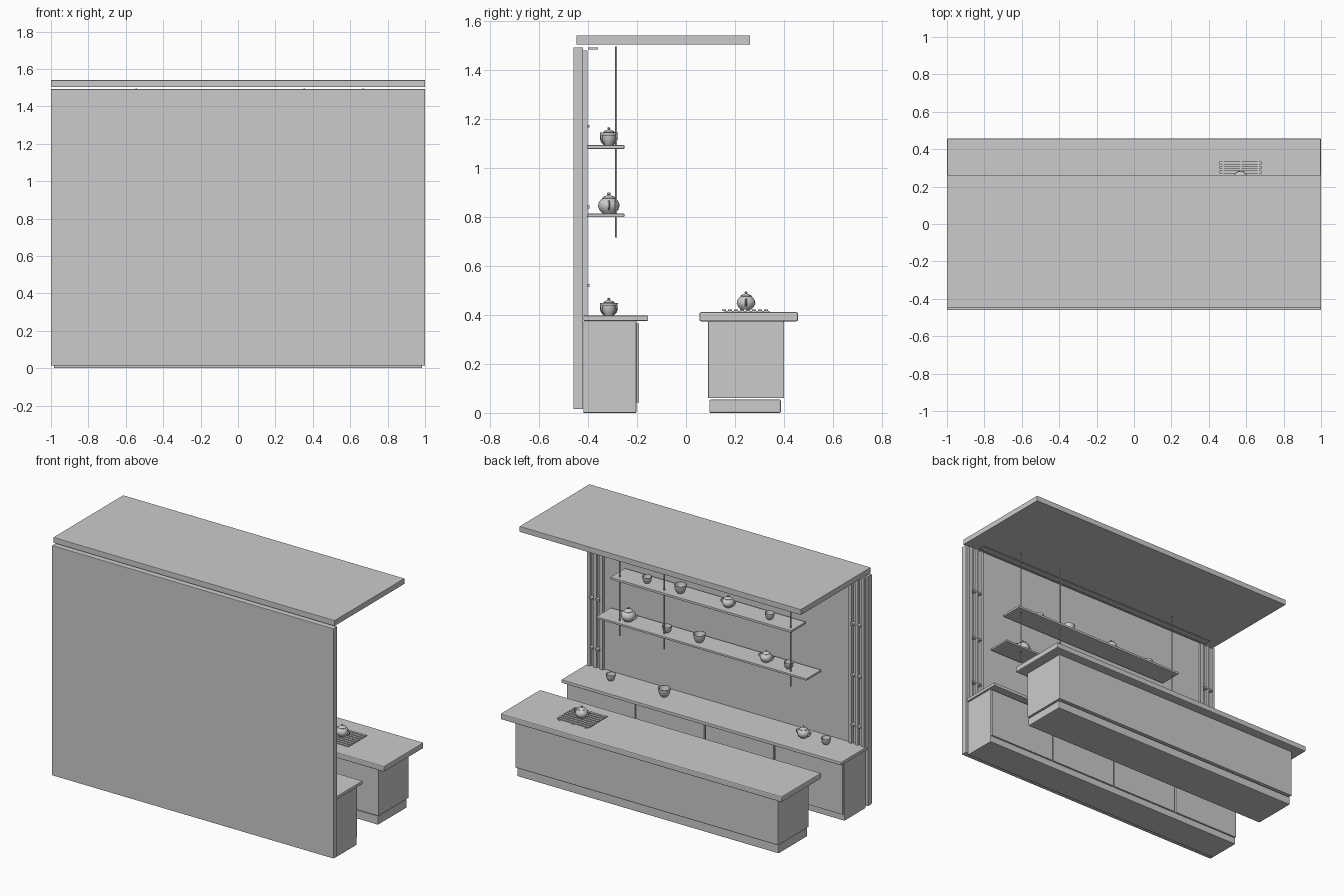
import bpy, math

cube = bpy.data.objects.get("Cube")
if cube:
    bpy.data.objects.remove(cube, do_unlink=True)

grey = bpy.data.materials.new("plain_grey")
grey.use_nodes = True
grey.diffuse_color = (0.6, 0.6, 0.6, 1)
grey.node_tree.nodes["Principled BSDF"].inputs["Base Color"].default_value = (0.6, 0.6, 0.6, 1)


def finish(name, verts, faces, smooth=False):
    mesh = bpy.data.meshes.new(name)
    mesh.from_pydata(verts, [], faces)
    mesh.materials.append(grey)
    ob = bpy.data.objects.new(name, mesh)
    bpy.context.collection.objects.link(ob)
    if smooth:
        bpy.ops.object.select_all(action='DESELECT')
        ob.select_set(True)
        bpy.context.view_layer.objects.active = ob
        bpy.ops.object.shade_smooth_by_angle(angle=math.radians(40))
    return ob


def box(name, xs, ys, zs, bevel=0.0):
    """Box between the given limits, optionally with softened edges."""
    verts = [(x, y, z) for x in xs for y in ys for z in zs]
    faces = [(0, 1, 3, 2), (4, 6, 7, 5), (0, 4, 5, 1), (2, 3, 7, 6), (0, 2, 6, 4), (1, 5, 7, 3)]
    ob = finish(name, verts, faces)
    if bevel:
        mod = ob.modifiers.new("soft_edges", 'BEVEL')
        mod.width = bevel
        mod.segments = 2
    return ob


def lathe(name, profile, at, size=1.0, sides=24):
    """Spin an (r, z) profile that begins and ends on the axis."""
    ox, oy, oz = at
    verts, faces = [], []
    for r, z in profile:
        for i in range(sides):
            a = math.tau * i / sides
            verts.append((ox + size * r * math.cos(a), oy + size * r * math.sin(a), oz + size * z))
    for k in range(len(profile) - 1):
        for i in range(sides):
            j = (i + 1) % sides
            faces.append((k * sides + i, k * sides + j, (k + 1) * sides + j, (k + 1) * sides + i))
    faces.append(tuple(reversed(range(sides))))
    faces.append(tuple(range(len(verts) - sides, len(verts))))
    return finish(name, verts, faces, smooth=True)


def tube(name, points, radii, at, size):
    """Tapered round tube through points in the xz plane."""
    curve = bpy.data.curves.new(name, 'CURVE')
    curve.dimensions = '3D'
    curve.bevel_depth = size
    curve.bevel_resolution = 2
    curve.use_fill_caps = True
    spline = curve.splines.new('POLY')
    spline.points.add(len(points) - 1)
    for p, (x, z), r in zip(spline.points, points, radii):
        p.co = (at[0] + size * x, at[1], at[2] + size * z, 1)
        p.radius = r
    curve.materials.append(grey)
    bpy.context.collection.objects.link(bpy.data.objects.new(name, curve))


# Crockery, with the body radius as the unit
POT = [(0.001, 0), (0.55, 0), (0.6, 0.08), (0.85, 0.3), (1, 0.7), (0.95, 1.0), (0.75, 1.3),
       (0.6, 1.4), (0.62, 1.46), (0.5, 1.58), (0.2, 1.68), (0.1, 1.72), (0.18, 1.85), (0.12, 1.95), (0.001, 1.98)]
CUP = [(0.001, 0), (0.55, 0), (0.6, 0.1), (0.85, 0.5), (0.95, 0.95), (1, 1.4),
       (0.93, 1.4), (0.85, 0.9), (0.7, 0.45), (0.45, 0.18), (0.001, 0.15)]


def teapot(x, y, z, size):
    at = (x, y, z)
    lathe("teapot_body", POT, at, size)
    tube("teapot_spout", [(-0.85, 0.5), (-1.15, 0.65), (-1.3, 0.95), (-1.5, 1.2)], [0.22, 0.17, 0.12, 0.09], at, size)
    arc = [math.radians(-80 + 20 * i) for i in range(9)]
    tube("teapot_handle", [(0.88 + 0.5 * math.cos(a), 0.78 + 0.38 * math.sin(a)) for a in arc], [0.09] * 9, at, size)


def cup(x, y, z, size):
    lathe("cup", CUP, (x, y, z), size)


# Wall and canopy
box("wall", (-1, 1), (-0.46, -0.42), (0.015, 1.492), 0.002)
box("roof", (-1, 1), (-0.447, 0.262), (1.504, 1.54), 0.002)
box("light_strip", (-0.91, 0.91), (-0.4, -0.36), (1.484, 1.491))

# Upright slats with clips at both ends of the wall
for side in (-1, 1):
    for x in (0.885, 0.93, 0.975):
        c = side * x
        box("wall_slat", (c - 0.011, c + 0.011), (-0.42, -0.402), (0.397, 1.48))
    for x in (0.9075, 0.9525):
        for z in (0.52, 0.84, 1.17):
            c = side * x
            box("slat_clip", (c - 0.013, c + 0.013), (-0.42, -0.393), (z - 0.006, z + 0.006))

# Back cabinet
box("cabinet_body", (-0.985, 0.985), (-0.419, -0.203), (0, 0.375), 0.003)
box("cabinet_top", (-0.995, 0.995), (-0.419, -0.155), (0.376, 0.397), 0.003)
for i in range(4):
    x = -0.985 + i * 0.4925
    box("cabinet_door", (x + 0.004, x + 0.4885), (-0.203, -0.191), (0.042, 0.365), 0.002)

# Island counter
box("island_plinth", (-0.93, 0.93), (0.095, 0.387), (0, 0.054), 0.005)
box("island_body", (-0.935, 0.935), (0.09, 0.4), (0.06, 0.373), 0.003)
box("island_top", (-1, 1), (0.055, 0.457), (0.374, 0.411), 0.006)

# Hung shelves
box("upper_shelf", (-0.57, 0.716), (-0.402, -0.252), (1.078, 1.093), 0.002)
box("lower_shelf", (-0.68, 0.816), (-0.402, -0.252), (0.8, 0.813), 0.002)
for x in (-0.545, 0.355, 0.67):
    lathe("shelf_rod", [(0.001, 0.715), (1, 0.715), (1, 1.495), (0.001, 1.495)], (x, -0.285, 0), 1)
    rod = bpy.context.object
    for v in rod.data.vertices:
        v.co.x = x + (v.co.x - x) * 0.004
        v.co.y = -0.285 + (v.co.y + 0.285) * 0.004

# Slatted tray on the island
for x in (0.477, 0.57, 0.663):
    box("tray_batten", (x - 0.004, x + 0.004), (0.155, 0.34), (0.411, 0.416))
for i in range(8):
    y = 0.155 + i * 0.0245
    box("tray_slat", (0.457, 0.683), (y - 0.008, y + 0.008), (0.415, 0.421))

# Teapots and cups
teapot(0.57, 0.245, 0.421, 0.038)
teapot(-0.08, -0.315, 1.093, 0.037)
teapot(0.63, -0.315, 0.813, 0.044)
teapot(-0.35, -0.315, 0.813, 0.037)
teapot(-0.615, -0.315, 0.397, 0.037)
for z, row in ((1.093, (0.497, -0.375)), (0.813, (0.355, -0.51)), (0.397, (0.755, -0.775))):
    for x in row:
        cup(x, -0.315, z, 0.029)
for z, x in ((1.093, 0.26), (0.813, 0.125), (0.397, 0.375)):
    cup(x, -0.315, z, 0.037)
